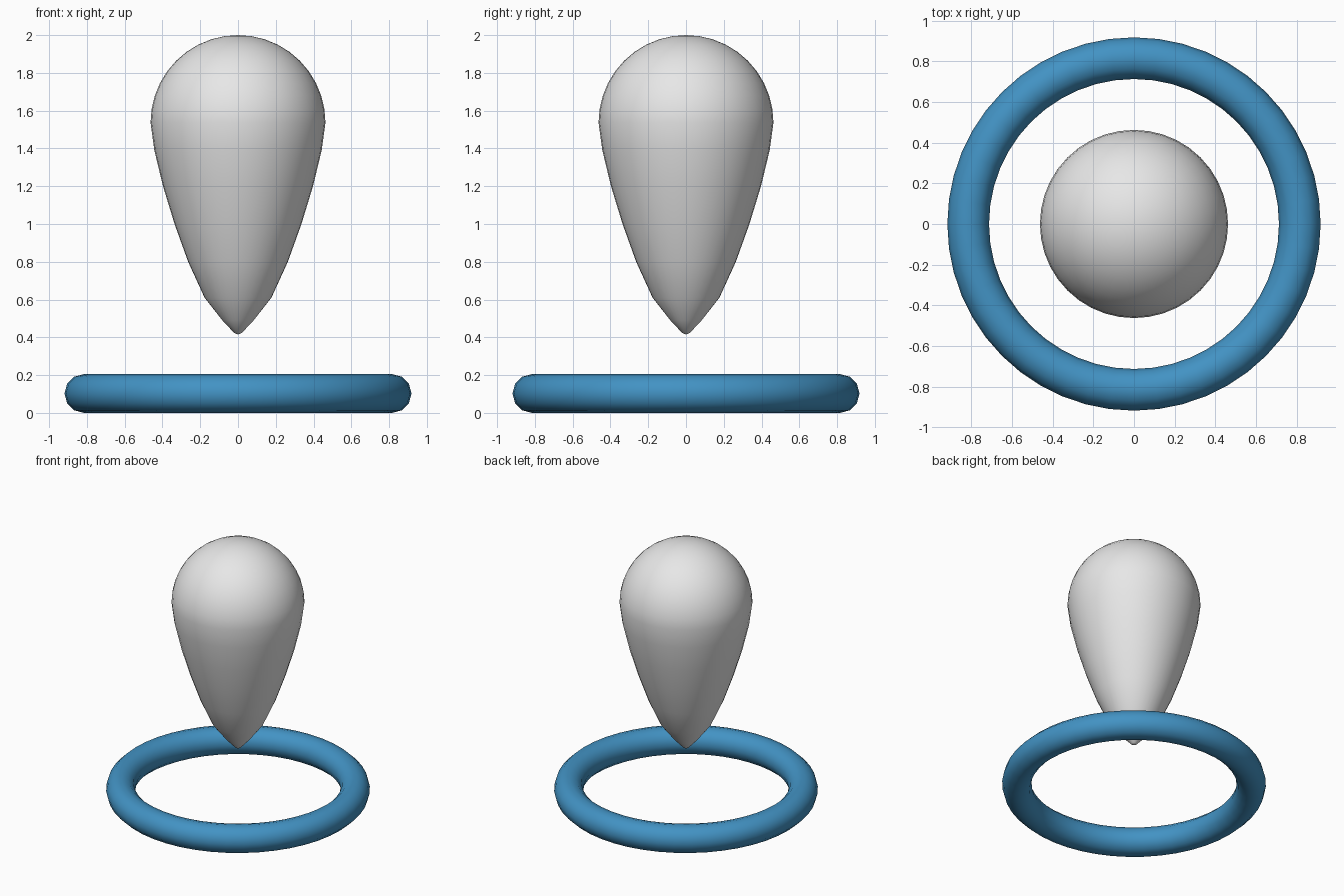
import bpy
import bmesh
from math import sin, cos, radians

cube = bpy.data.objects.get("Cube")
if cube:
    bpy.data.objects.remove(cube, do_unlink=True)


def material(name, rgb):
    mat = bpy.data.materials.new(name)
    mat.use_nodes = True
    mat.diffuse_color = (*rgb, 1)
    mat.node_tree.nodes["Principled BSDF"].inputs["Base Color"].default_value = (*rgb, 1)
    return mat


def finish(obj, name, mat, angle):
    obj.name = name
    obj.data.materials.append(mat)
    bpy.ops.object.select_all(action="DESELECT")
    obj.select_set(True)
    bpy.context.view_layer.objects.active = obj
    bpy.ops.object.shade_smooth_by_angle(angle=radians(angle))


def lathe(profile, steps):
    # Spin a (radius, height) profile around the z axis
    bm = bmesh.new()
    verts = [bm.verts.new((r, 0, z)) for r, z in profile]
    edges = [bm.edges.new(pair) for pair in zip(verts, verts[1:])]
    bmesh.ops.spin(bm, geom=verts + edges, axis=(0, 0, 1), cent=(0, 0, 0),
                   angle=radians(360), steps=steps, use_duplicate=False)
    bmesh.ops.remove_doubles(bm, verts=bm.verts, dist=0.0005)
    bmesh.ops.recalc_face_normals(bm, faces=bm.faces)
    mesh = bpy.data.meshes.new("lathe")
    bm.to_mesh(mesh)
    bm.free()
    obj = bpy.data.objects.new("lathe", mesh)
    bpy.context.collection.objects.link(obj)
    return obj


blue = material("ring blue", (0.055, 0.29, 0.55))
grey = material("light grey", (0.8, 0.8, 0.8))

# Ground ring
tube = 0.1025
bpy.ops.mesh.primitive_torus_add(major_radius=0.816, minor_radius=tube,
                                 major_segments=48, minor_segments=12,
                                 location=(0, 0, tube))
finish(bpy.context.object, "ground_ring", blue, 60)

# Teardrop pin: tapered lower body, hemispherical head
radius, centre = 0.463, 1.537
body = [(0, 0.415), (0.02, 0.423), (0.083, 0.49), (0.177, 0.61), (0.264, 0.80),
        (0.336, 1.0), (0.397, 1.2), (0.443, 1.39)]
head = [(radius * cos(radians(a)), centre + radius * sin(radians(a)))
        for a in range(0, 91, 9)]
finish(lathe(body + head, 40), "teardrop_pin", grey, 60)
